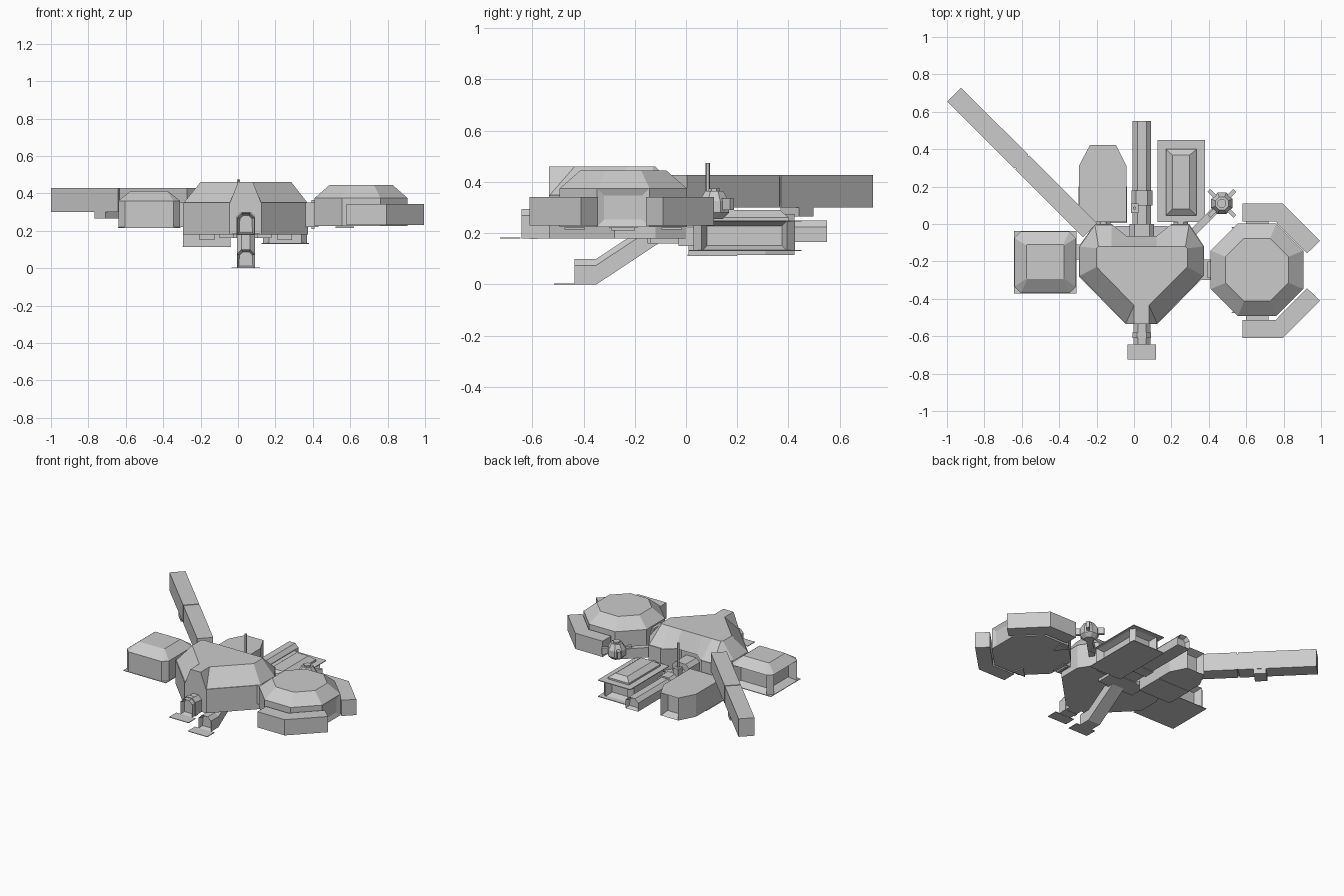
import bpy, bmesh, math
from mathutils import Vector

if "Cube" in bpy.data.objects:
    bpy.data.objects.remove(bpy.data.objects["Cube"])

grey = bpy.data.materials.new("hull grey")
grey.diffuse_color = (0.6, 0.6, 0.6, 1)
grey.use_nodes = True
grey.node_tree.nodes["Principled BSDF"].inputs["Base Color"].default_value = grey.diffuse_color


def finish(name, bm, doors=(), margin=0.03, depth=0.012):
    """Make the object; faces pointing along a door direction get a recessed panel."""
    bmesh.ops.recalc_face_normals(bm, faces=bm.faces)
    bm.normal_update()
    for d in doors:
        v = Vector(d).normalized()
        faces = [f for f in bm.faces if f.normal.dot(v) > 0.98]
        if faces:
            f = max(faces, key=lambda q: q.calc_area())
            bmesh.ops.inset_individual(bm, faces=[f], thickness=margin)
            bmesh.ops.translate(bm, verts=f.verts[:], vec=-v * depth)
    me = bpy.data.meshes.new(name)
    bm.to_mesh(me)
    bm.free()
    me.materials.append(grey)
    ob = bpy.data.objects.new(name, me)
    bpy.context.collection.objects.link(ob)
    return ob


def loft(name, rings, **kw):
    """Closed solid through a list of equally long 3D rings."""
    bm = bmesh.new()
    vs = [[bm.verts.new(p) for p in r] for r in rings]
    for a, b in zip(vs, vs[1:]):
        for i in range(len(a)):
            j = (i + 1) % len(a)
            bm.faces.new((a[i], a[j], b[j], b[i]))
    bm.faces.new(vs[0][::-1])
    bm.faces.new(vs[-1])
    return finish(name, bm, **kw)


def at(pts, z):
    return [(x, y, z) for x, y in pts]


def prism(name, pts, z0, z1, **kw):
    return loft(name, [at(pts, z0), at(pts, z1)], **kw)


def rect(x0, x1, y0, y1, c=0.0):
    """Rectangle outline, with chamfered corners when c > 0."""
    if c == 0:
        return [(x0, y0), (x1, y0), (x1, y1), (x0, y1)]
    return [(x0 + c, y0), (x1 - c, y0), (x1, y0 + c), (x1, y1 - c),
            (x1 - c, y1), (x0 + c, y1), (x0, y1 - c), (x0, y0 + c)]


def ngon(cx, cy, r, n=8, turn=0.5):
    return [(cx + r * math.cos((i + turn) * 2 * math.pi / n),
             cy + r * math.sin((i + turn) * 2 * math.pi / n)) for i in range(n)]


def beam(name, a, b, w, z0, z1, **kw):
    """Box running in plan from a to b."""
    a, b = Vector(a), Vector(b)
    d = (b - a).normalized() * w / 2
    n = Vector((-d.y, d.x))
    return prism(name, [a - n, b - n, b + n, a + n], z0, z1, **kw)


def tunnel(name, path, w, h, c=0.025, **kw):
    """Corridor with chamfered top running through points of (x, y, floor z)."""
    rings = []
    for x, y, z in path:
        rings.append([(x - w / 2, y, z), (x + w / 2, y, z), (x + w / 2, y, z + h - c),
                      (x + w / 2 - c, y, z + h), (x - w / 2 + c, y, z + h), (x - w / 2, y, z + h - c)])
    return loft(name, rings, **kw)


# Central hub: notched walls, sloped roof and a front ridge
front = [(-.045, -.535), (.125, -.535), (.375, -.28), (.375, -.12), (.295, 0), (.2, 0)]
back = [(-.12, 0), (-.21, 0), (-.295, -.12), (-.295, -.28)]
prism("hub_walls", front + [(.12, -.12), (-.04, -.12)] + back, 0.18, 0.35)
eave = front + [(.12, -.065), (-.04, -.065)] + back
crown = [(0, -.435), (.08, -.435), (.285, -.23), (.285, -.13), (.275, -.12), (.2, -.12),
         (.12, -.12), (-.04, -.12), (-.12, -.12), (-.19, -.12), (-.2, -.13), (-.2, -.23)]
loft("hub_roof", [at(eave, 0.345), at(crown, 0.46)])
ridge = [(-.045, .345), (.125, .345), (.08, .46), (0, .46)]
loft("hub_front_ridge", [[(x, y, z) for x, z in ridge] for y in (-.535, -.42)])
prism("hub_underside", rect(-.1, .18, -.14, -.01), 0.16, 0.19)

# Right domed pod with two bent wings
k = 1 / math.cos(math.pi / 8)
cx, cy = 0.658, -0.245
loft("dome_pod", [at(ngon(cx, cy, .248 * k), .225), at(ngon(cx, cy, .248 * k), .375),
                  at(ngon(cx, cy, .168 * k), .445)], doors=[(1, 0, 0)], margin=.04)
wing = [(.58, .11), (.795, .11), (.995, -.09), (.925, -.157), (.757, .013), (.58, .013)]
prism("dome_wing_back", wing, .23, .342)
prism("dome_wing_front", [(x, 2 * cy - .01 - y) for x, y in wing], .23, .342)
for s, nm in ((1, "back"), (-1, "front")):
    prism("dome_foot_plate_" + nm, [(.52, cy + s * .23), (.6, cy + s * .15), (.62, cy + s * .23)], .215, .222)
    beam("dome_wing_link_" + nm, (.66, cy + s * .23), (.66, cy + s * .29), .12, .24, .33)
prism("dome_connector", rect(.36, .43, -.3, -.19), .22, .35)
prism("dome_connector_collar", rect(.392, .41, -.29, -.2), .21, .365)

# Left square pod
loft("square_pod", [at(rect(-.64, -.31, -.37, -.04, .035), .217),
                    at(rect(-.64, -.31, -.37, -.04, .035), .36),
                    at(rect(-.575, -.375, -.295, -.11, .004), .412)],
     doors=[(-1, 0, 0), (0, 1, 0)], margin=.035, depth=.05)
prism("square_pod_floor", rect(-.642, -.308, -.372, -.038), .215, .219)
prism("square_pod_connector", rect(-.33, -.28, -.19, -.11), .22, .35)

# Long diagonal arm at back left
a, b = Vector((-.235, -.033)), Vector((-.962, .692))
d = (b - a).normalized()
beam("long_arm_inner", a, a + d * .512, .105, .3, .428)
beam("long_arm_joint", a + d * .5, a + d * .53, .09, .308, .42)
beam("long_arm_outer", a + d * .52, b, .105, .3, .428)
beam("long_arm_nub", a + d * .62, a + d * .7, .1, .265, .305)

# Back left tapered pod
taper = [(-.295, .01), (-.04, .01), (-.04, .31), (-.097, .423), (-.235, .423), (-.295, .31)]
prism("tapered_pod", taper, .115, .275, doors=[(0, 1, 0)], margin=.03, depth=.05)
prism("tapered_pod_floor", rect(-.297, -.038, .005, .2), .112, .116)
tunnel("tapered_pod_connector", [(-.165, -.03, .15), (-.165, .03, .15)], .08, .1)

# Back right box pod with skylight
prism("box_pod", rect(.135, .37, .03, .425, .03), .13, .25,
      doors=[(0, 1, 0), (1, 0, 0)], margin=.03, depth=.05)
for z, nm in ((.13, "floor"), (.245, "roof")):
    prism("box_pod_" + nm, rect(.125, .38, .01, .45), z, z + .005)
loft("box_pod_skylight", [at(rect(.17, .335, .045, .4), .25), at(rect(.17, .335, .045, .4), .262),
                          at(rect(.205, .297, .08, .368), .29)])
tunnel("box_pod_connector", [(.25, -.03, .15), (.25, .04, .15)], .08, .1)

# Rear corridor and aerial
tunnel("rear_corridor", [(.042, .55, .165), (.042, -.16, .165)], .098, .085,
       doors=[(0, 1, 0)], margin=.015, depth=.03)
tunnel("rear_corridor_collar", [(.042, .18, .16), (.042, .1, .16)], .112, .1)
tunnel("rear_corridor_root", [(.042, 0, .16), (.042, -.15, .16)], .13, .13)
prism("aerial_base", rect(-.015, .025, .06, .11), .23, .3)
prism("aerial", ngon(.002, .085, .009, 6), .29, .475)

# Front corridor, lower ramp and their doorsteps
tunnel("front_corridor", [(.042, -.643, .18), (.042, -.5, .18)], .092, .115,
       doors=[(0, -1, 0)], margin=.015, depth=.03)
tunnel("front_corridor_collar", [(.042, -.61, .178), (.042, -.58, .178)], .1, .122)
tunnel("ramp", [(.042, -.435, 0), (.042, -.35, 0), (.042, -.1, .165)], .096, .1,
       doors=[(0, -1, 0)], margin=.015, depth=.03)
prism("front_doorstep", rect(-.035, .118, -.725, -.645), .18, .184)
prism("ramp_doorstep", rect(-.035, .118, -.515, -.435), 0, .004)

# Small turret on a diagonal arm with four fins
tx, ty = .47, .11
loft("turret", [at(ngon(tx, ty, .035), .255), at(ngon(tx, ty, .062), .28), at(ngon(tx, ty, .062), .325),
                at(ngon(tx, ty, .038), .365)])
prism("turret_cap", ngon(tx, ty, .025), .36, .375)
for i in range(4):
    ang = math.radians(45 + 90 * i)
    u = Vector((math.cos(ang), math.sin(ang)))
    c = Vector((tx, ty))
    beam("turret_fin_%d" % (i + 1), c + u * .04, c + u * .098, .022, .29, .335)
beam("turret_arm", (.315, -.045), (.45, .09), .04, .25, .32)
